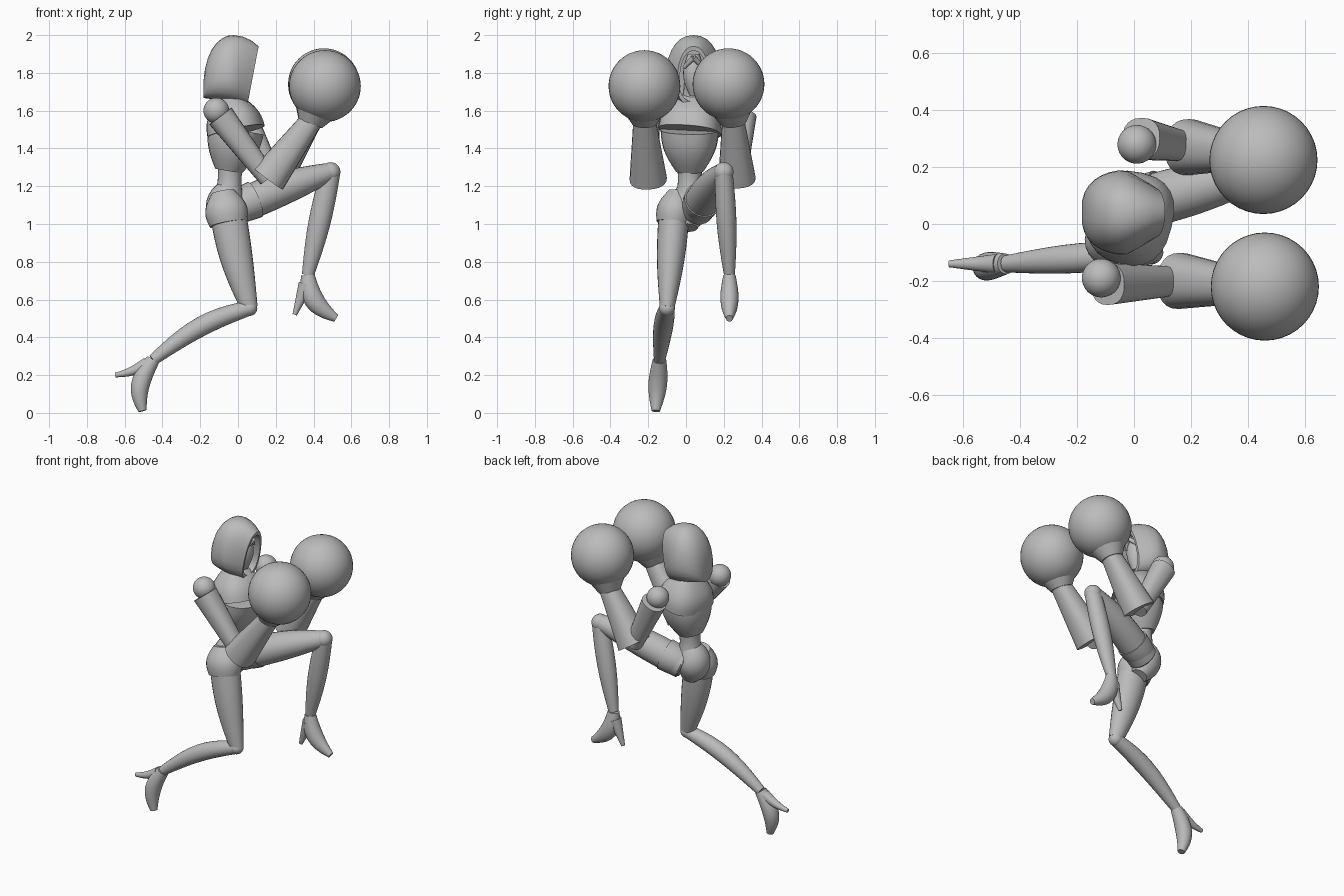
import bpy, bmesh, math
from mathutils import Vector

cube = bpy.data.objects.get("Cube")
if cube:
    bpy.data.objects.remove(cube, do_unlink=True)

SHADE = (.5, .5, .5, 1)
STEPS = 10
SIDES = 24

grey = bpy.data.materials.new("plain grey")
grey.use_nodes = True
grey.diffuse_color = SHADE
grey.node_tree.nodes["Principled BSDF"].inputs["Base Color"].default_value = SHADE


def finish(name, mesh_data):
    """Turn a bmesh into a named, smooth-shaded object."""
    bmesh.ops.recalc_face_normals(mesh_data, faces=mesh_data.faces)
    mesh = bpy.data.meshes.new(name)
    mesh_data.to_mesh(mesh)
    mesh_data.free()
    mesh.materials.append(grey)
    obj = bpy.data.objects.new(name, mesh)
    bpy.context.collection.objects.link(obj)
    bpy.ops.object.select_all(action='DESELECT')
    obj.select_set(True)
    bpy.context.view_layer.objects.active = obj
    bpy.ops.object.shade_smooth_by_angle(angle=math.radians(35))


def skin(name, rings):
    """Bridge rings of equal size and cap both ends."""
    mesh_data = bmesh.new()
    loops = [[mesh_data.verts.new(point) for point in ring] for ring in rings]
    for lower, upper in zip(loops, loops[1:]):
        for i in range(SIDES):
            j = (i + 1) % SIDES
            mesh_data.faces.new((lower[i], lower[j], upper[j], upper[i]))
    mesh_data.faces.new(loops[0])
    mesh_data.faces.new(loops[-1])
    finish(name, mesh_data)


def power(value, exponent):
    return math.copysign(abs(value) ** exponent, value)


def outline(box):
    """Points of a unit circle, squared off when box is below one."""
    angles = [math.tau * k / SIDES for k in range(SIDES)]
    return [(power(math.cos(a), box), power(math.sin(a), box)) for a in angles]


def limb(name, start, end, first, last, bulge=0, bend=(0, 0, 0), wide=1, side=(0, 1, 0), box=1):
    """Tapered tube whose thickness and path swell towards the middle."""
    start, end, bend = Vector(start), Vector(end), Vector(bend)
    rings = []
    for i in range(STEPS + 1):
        t = i / STEPS
        swell = math.sin(math.pi * t)
        centre = start.lerp(end, t) + bend * swell
        along = (end - start + bend * math.pi * math.cos(math.pi * t)).normalized()
        across = Vector(side)
        across = (across - along * across.dot(along)).normalized()
        depth = across.cross(along)
        radius = first + (last - first) * t + bulge * swell
        rings.append([centre + radius * (depth * c + across * s * wide) for c, s in outline(box)])
    skin(name, rings)


def ball(name, centre, radius):
    mesh_data = bmesh.new()
    bmesh.ops.create_uvsphere(mesh_data, u_segments=40, v_segments=24, radius=radius)
    bmesh.ops.translate(mesh_data, verts=mesh_data.verts, vec=centre)
    finish(name, mesh_data)


# Hood: a dome swept from back to front, then folded inwards around the face
rings = []
for i in range(STEPS + 1):
    angle = -1.4 + 2.05 * i / STEPS
    front = max(0, math.sin(angle))
    height = math.cos(angle) ** .75
    x = -.03 + math.sin(angle) * (.23 if front else .155)
    base = 1.64 - .15 * x
    half = .147 * height * (1 - front / 2)
    ring = []
    for c, s in outline(.85):
        up = (c + 1) / 2
        ring.append(Vector((x - .1 * front * (1 - up), .04 + half * s * (1 - .15 * c),
                            base + (2 - base) * height * up)))
    rings.append(ring)
middle = sum(rings[-1], Vector()) / SIDES
lip = [middle.lerp(point, .85) for point in rings[-1]]
rings += [lip, [point - Vector((.1, 0, 0)) for point in lip]]
skin("hood", rings)

# Face mask, brow and neck
limb("face", (.02, .04, 1.68), (.02, .04, 1.9), .02, .03, .03)
for label, y in (("right", -.01), ("left", .09)):
    limb(label + "_brow", (.05, y, 1.83), (.08, .04, 1.88), .01, .015)
limb("neck", (-.04, .03, 1.58), (-.02, .04, 1.74), .08, .05, -.01)

# Torso, twisted towards the right
twist = (.24, 1, 0)
limb("chest", (-.01, .02, 1.49), (-.05, .04, 1.67), .15, .06, .025, wide=1.1, side=twist, box=.8)
limb("ribs", (-.05, .02, 1.28), (-.01, .02, 1.5), .07, .145, .02, wide=1.05, side=twist, box=.85)
limb("waist", (-.04, .02, 1.32), (-.05, .02, 1.13), .07, .08, -.012)
limb("pelvis", (-.04, .02, 1.2), (-.03, .01, .98), .06, .05, .05, bend=(-.03, 0, 0))

# Arms: shoulder, upper arm, forearm, cuff and ball-shaped glove
arms = {
    "right": ((-.115, -.19, 1.6), (.16, -.2, 1.24), (.39, -.22, 1.55), (.46, -.22, 1.73)),
    "left": ((.01, .28, 1.6), (.19, .27, 1.24), (.39, .25, 1.55), (.455, .225, 1.74))}
for label, joints in arms.items():
    shoulder, elbow, wrist, fist = map(Vector, joints)
    outward = Vector((0, math.copysign(.02, shoulder.y), 0))
    ball(label + "_shoulder", shoulder, .068)
    limb(label + "_upper_arm", shoulder.lerp(elbow, .08) + outward, elbow, .074, .05, box=.85)
    limb(label + "_forearm", elbow, wrist, .097, .058, wide=1.02, box=.85)
    limb(label + "_cuff", wrist.lerp(fist, -.1), wrist.lerp(fist, .4), .066, .125)
    ball(label + "_glove", fist, .19)

# Right leg, trailing behind with the toe down
hip, knee, ankle = (-.06, -.06, 1.1), (.06, -.1, .555), (-.45, -.14, .28)
limb("right_thigh", hip, knee, .095, .045, .017, bend=(-.01, 0, 0), wide=.85)
limb("right_hip_band", (-.08, -.04, 1.17), (-.05, -.07, 1), .06, .1, .03, wide=.87)
ball("right_knee", knee, .042)
limb("right_shin", knee, ankle, .04, .03, .017, bend=(0, 0, .04))
limb("right_foot", ankle, (-.505, -.16, .01), .036, .022, .02, bend=(-.04, 0, 0))
limb("right_heel", (-.48, -.14, .26), (-.65, -.14, .2), .035, .012, bend=(0, 0, -.01))

# Left leg, raised with the knee forward
hip, knee, ankle = (-.02, .06, 1.08), (.49, .2, 1.275), (.37, .23, .73)
limb("left_thigh", hip, knee, .09, .05, .018, bend=(0, 0, .01))
limb("left_hip_band", (-.03, .06, 1.08), (.09, .09, 1.13), .08, .1, .005)
ball("left_knee", knee, .052)
limb("left_shin", knee, ankle, .052, .032, .016, wide=.9)
limb("left_foot", ankle, (.52, .23, .5), .036, .02, .025, bend=(-.04, 0, -.02), wide=.9)
limb("left_heel", (.36, .23, .68), (.3, .23, .52), .04, .012)
